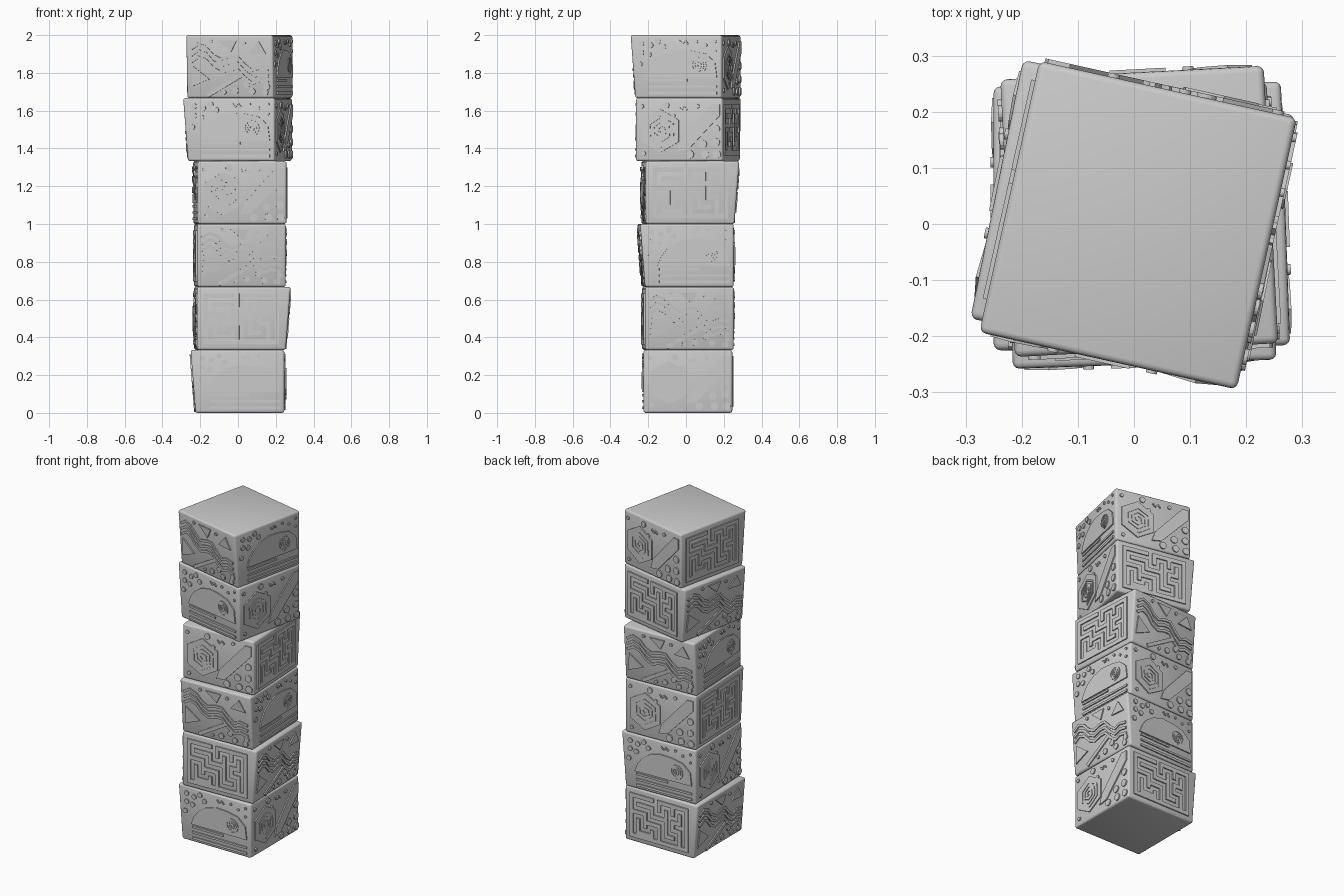
import bpy, bmesh, math
from mathutils import Matrix, Vector

cube = bpy.data.objects.get("Cube")
if cube:
    bpy.data.objects.remove(cube, do_unlink=True)

HALF, HEIGHT, LEAN, RELIEF = 0.235, 2 / 6, 0.026, 0.007
SIDES = {"arch": 0, "hexagon": 1, "maze": 2, "wave": 3}

stone = bpy.data.materials.new("grey stone")
stone.use_nodes = True
grey = (0.6, 0.6, 0.6, 1)
stone.diffuse_color = grey
stone.node_tree.nodes["Principled BSDF"].inputs["Base Color"].default_value = grey


def finish(bm, name):
    bmesh.ops.recalc_face_normals(bm, faces=bm.faces)
    mesh = bpy.data.meshes.new(name)
    bm.to_mesh(mesh)
    bm.free()
    mesh.materials.append(stone)
    return mesh


class Panel:
    """Raised relief on one side of a block, drawn in side coordinates."""

    def __init__(self, side):
        self.bm, self.index = bmesh.new(), SIDES[side]
        self.turn = Matrix.Rotation(math.radians(90 * self.index), 3, "Z")

    def point(self, u, v, out):
        lean = LEAN * v / HEIGHT if self.index == 3 else 0
        return self.turn @ Vector((u, -(HALF + lean + out), v))

    def plate(self, outline, out=RELIEF):
        back = [self.bm.verts.new(self.point(u, v, -0.004)) for u, v in outline]
        front = [self.bm.verts.new(self.point(u, v, out)) for u, v in outline]
        self.bm.faces.new(front)
        self.bm.faces.new(back[::-1])
        for i in range(len(outline)):
            self.bm.faces.new((back[i - 1], back[i], front[i], front[i - 1]))

    def box(self, u0, u1, v0, v1):
        self.plate([(u0, v0), (u1, v0), (u1, v1), (u0, v1)])

    def disc(self, u, v, r, sides=14, out=RELIEF):
        steps = [math.tau * i / sides - math.pi / 2 for i in range(sides)]
        self.plate([(u + r * math.cos(a), v + r * math.sin(a)) for a in steps], out)

    def strip(self, path, width, out=RELIEF):
        pts = [Vector(p) for p in path]
        left, right = [], []
        for i, p in enumerate(pts):
            along = (pts[min(i + 1, len(pts) - 1)] - pts[max(i - 1, 0)]).normalized()
            side = Vector((-along.y, along.x)) * width / 2
            left.append(p + side)
            right.append(p - side)
        for i in range(len(pts) - 1):
            self.plate([left[i], right[i], right[i + 1], left[i + 1]], out)

    def spiral(self, u, v, r, turns, sides, width, out):
        path = []
        for i in range(int(turns * sides) + 1):
            a = math.tau * i / sides - math.pi / 2
            s = r * (1 - 0.9 * i / (turns * sides))
            path.append((u + s * math.cos(a), v + s * math.sin(a)))
        self.strip(path, width, out)

    def squiggle(self, u, v):
        self.strip([(u + 0.006 * i, v + 0.008 * math.sin(i * 1.2)) for i in range(-4, 5)], 0.008)


def arch_panel():
    p = Panel("arch")
    # Domed hill with a coil, over three ground lines
    p.plate([(-.17, .11), (-.15, .16), (-.12, .2), (-.07, .235), (0, .255),
             (.08, .25), (.15, .235), (.2, .19), (.21, .11)])
    p.spiral(.11, .175, .045, 3, 12, .007, .011)
    p.box(-.16, .05, .088, .1)
    p.box(-.16, .21, .055, .067)
    p.box(-.16, .21, .02, .034)
    # Bubbles in the sky
    for u, v in ((-.2, .29), (-.15, .28), (-.11, .3), (-.2, .24), (-.16, .23), (-.21, .18), (-.08, .27)):
        p.disc(u, v, .015)
    for u, v in ((.1, .3), (.15, .28), (.2, .3), (.2, .25)):
        p.disc(u, v, .008)
    p.squiggle(.03, .295)
    return p


def hexagon_panel():
    p = Panel("hexagon")
    # Six-sided badge with an angular coil
    p.disc(-.1, .16, .115, 6)
    p.spiral(-.1, .16, .085, 3, 6, .01, .011)
    # Diagonal band and dots
    p.plate([(-.01, .05), (.01, .11), (.18, .3), (.22, .3), (.22, .24), (.05, .06)])
    for u, v in ((.06, .035), (.14, .035), (.205, .035), (.13, .09), (.2, .1), (.2, .17)):
        p.disc(u, v, .021)
    for u, v in ((-.2, .29), (-.19, .04), (-.03, .24), (.1, .29)):
        p.disc(u, v, .011)
    p.disc(-.07, .295, .018)
    p.squiggle(.02, .28)
    return p


def maze_panel():
    p = Panel("maze")
    rows = ("#######.#########",
            "#.......#...#...#",
            "#.#####.#.#.#.#.#",
            "#.....#...#...#.#",
            "#####.#####.###.#",
            "#...#.....#.#...#",
            "#.#.#####.#.###.#",
            "#.#.#...#.#...#.#",
            "#.#...#.#.###.#.#",
            "#.#####.#.....#.#",
            "#################")
    w, h = 0.4 / len(rows[0]), 0.27 / len(rows)
    for r, row in enumerate(rows):
        top, start = 0.3 - r * h, 0
        # Each run of wall cells becomes one bar
        for run in row.split("."):
            if run:
                p.box(-.2 + start * w, -.2 + (start + len(run)) * w, top - h, top)
            start += len(run) + 1
    return p


def wave_panel():
    p = Panel("wave")
    # Three falling waves
    wave = [(-.21, .26), (-.17, .285), (-.13, .27), (-.09, .225), (-.05, .205), (0, .22),
            (.04, .22), (.08, .175), (.12, .145), (.16, .16), (.21, .15)]
    for drop in (0, .034, .068):
        p.strip([(u, v - drop) for u, v in wave], .016)
    # Triangles, slanted bar and dots
    p.plate([(-.21, .06), (-.11, .1), (-.2, .17)])
    p.plate([(-.06, .305), (.01, .245), (.04, .305)])
    p.plate([(.1, .235), (.2, .23), (.16, .3)])
    p.strip([(-.12, .015), (.06, .12)], .022)
    for u, v in ((.03, .04), (.12, .035), (.09, .07), (.19, .03), (.2, .06)):
        p.disc(u, v, .017)
    for u, v in ((-.1, .3), (.08, .29), (-.03, .03)):
        p.disc(u, v, .01)
    return p


# Block body: one side leans outward, all edges rounded
bm = bmesh.new()
bmesh.ops.create_cube(bm, size=1)
for v in bm.verts:
    v.co = (v.co.x * 2 * HALF, v.co.y * 2 * HALF, (v.co.z + 0.5) * HEIGHT)
    if v.co.x < 0 and v.co.z > HEIGHT / 2:
        v.co.x -= LEAN
bmesh.ops.bevel(bm, geom=bm.edges[:], offset=0.012, segments=3, profile=0.5, affect="EDGES")
body_mesh = finish(bm, "block_body")

panels = {"arch": arch_panel(), "hexagon": hexagon_panel(),
          "maze": maze_panel(), "wave": wave_panel()}
panel_meshes = {name: finish(p.bm, name + "_relief") for name, p in panels.items()}


def place(name, mesh, level, turn):
    obj = bpy.data.objects.new(name, mesh)
    obj.location = (0.01, 0.01, level * HEIGHT)
    obj.rotation_euler.z = math.radians(turn)
    bpy.context.collection.objects.link(obj)
    return obj


# Stack: which pattern faces front, and the extra twist of each block
stack = (("arch", 0), ("maze", 2), ("wave", 2), ("hexagon", 3), ("arch", -11.5), ("wave", -12.5))
for level, (front, twist) in enumerate(stack):
    turn = twist - 90 * SIDES[front]
    body = place(f"block_{level + 1}", body_mesh, level, turn)
    for side, mesh in panel_meshes.items():
        place(f"block_{level + 1}_{side}_relief", mesh, level, turn)

bpy.ops.object.select_all(action="DESELECT")
body.select_set(True)
bpy.context.view_layer.objects.active = body
bpy.ops.object.shade_smooth_by_angle(angle=math.radians(40))
